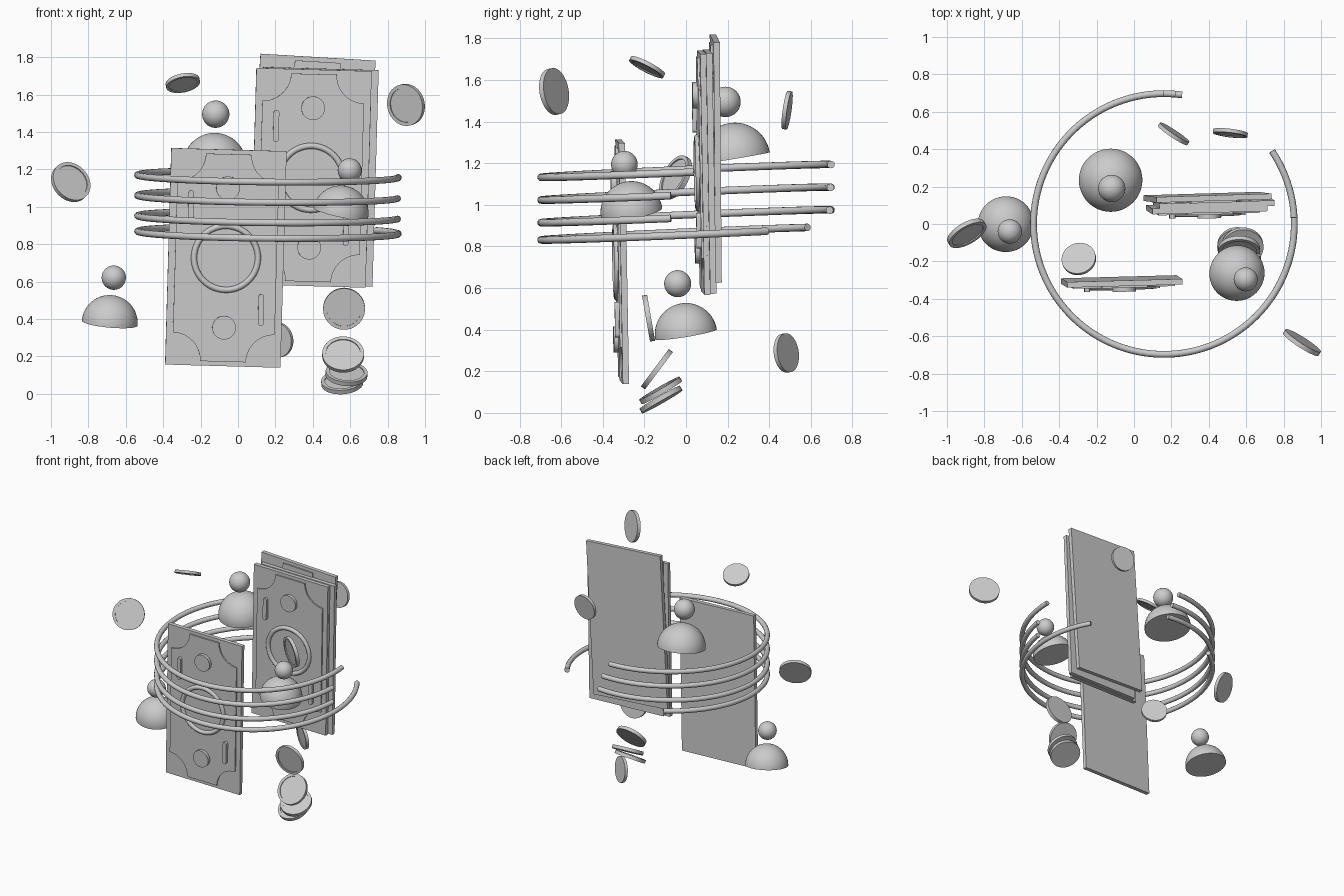
import bpy, bmesh, math
from mathutils import Matrix, Vector, Euler

if "Cube" in bpy.data.objects:
    bpy.data.objects.remove(bpy.data.objects["Cube"])

grey = bpy.data.materials.new("light grey")
grey.diffuse_color = (0.6, 0.6, 0.6, 1)
grey.use_nodes = True
grey.node_tree.nodes["Principled BSDF"].inputs["Base Color"].default_value = grey.diffuse_color


def finish(name, bm, matrix):
    """Turn a bmesh into a named object placed by a matrix."""
    bmesh.ops.remove_doubles(bm, verts=bm.verts, dist=1e-5)
    bmesh.ops.recalc_face_normals(bm, faces=bm.faces)
    me = bpy.data.meshes.new(name)
    bm.to_mesh(me)
    bm.free()
    me.materials.append(grey)
    ob = bpy.data.objects.new(name, me)
    bpy.context.collection.objects.link(ob)
    ob.matrix_world = matrix
    return ob


def lathe(name, profile, matrix, steps=48, closed=False):
    """Revolve (radius, height) points around local z."""
    bm = bmesh.new()
    vs = [bm.verts.new((r, 0, z)) for r, z in profile]
    pairs = list(zip(vs, vs[1:])) + ([(vs[-1], vs[0])] if closed else [])
    edges = [bm.edges.new(p) for p in pairs]
    bmesh.ops.spin(bm, geom=vs + edges, cent=(0, 0, 0), axis=(0, 0, 1),
                   angle=2 * math.pi, steps=steps, use_merge=False)
    return finish(name, bm, matrix)


def plate(name, outline, y_back, y_front, matrix):
    """Extrude an x-z outline along y."""
    bm = bmesh.new()
    f = bm.faces.new([bm.verts.new((x, y_back, z)) for x, z in outline])
    ext = bmesh.ops.extrude_face_region(bm, geom=[f])
    for v in ext["geom"]:
        if isinstance(v, bmesh.types.BMVert):
            v.co.y = y_front
    return finish(name, bm, matrix)


def place(loc, axis):
    """Matrix that points local z along an axis."""
    return Matrix.Translation(loc) @ Vector((0, 0, 1)).rotation_difference(
        Vector(axis).normalized()).to_matrix().to_4x4()


def arc(cx, cz, r, a0, a1, n):
    return [(cx + r * math.cos(math.radians(a0 + (a1 - a0) * i / n)),
             cz + r * math.sin(math.radians(a0 + (a1 - a0) * i / n)))
            for i in range(n + 1)]


# Banknotes: slab, notched panel, centre ring, discs and pills
W, H = 0.3085, 0.579
PW, PH, NOTCH = 0.272, 0.555, 0.15
panel = (arc(-PW, -PH, NOTCH, 90, 0, 10) + arc(PW, -PH, NOTCH, 180, 90, 10)
         + arc(PW, PH, NOTCH, 270, 180, 10) + arc(-PW, PH, NOTCH, 360, 270, 10))
pill = arc(0, 0.07, 0.015, 0, 180, 8) + arc(0, -0.07, 0.015, 180, 360, 8)


def banknote(loc, rot):
    m = Matrix.Translation(loc) @ Euler(rot).to_matrix().to_4x4()
    plate("banknote_slab", [(-W, -H), (W, -H), (W, H), (-W, H)], 0.015, -0.015, m)
    plate("banknote_panel", panel, -0.014, -0.025, m)
    lathe("banknote_ring", arc(0.171, 0, 0.016, 0, 330, 11),
          m @ Matrix.Translation((0, -0.027, 0)) @ Matrix.Rotation(math.pi / 2, 4, 'X'),
          closed=True)
    for s in (1, -1):
        plate("banknote_disc", [(x, z + s * 0.373) for x, z in arc(0, 0, 0.063, 0, 350, 35)],
              -0.02, -0.048, m)
        plate("banknote_pill", [(x - s * 0.195, z + s * 0.273) for x, z in pill],
              -0.02, -0.045, m)


banknote((-0.065, -0.307, 0.727), (0.018, 0.028, 0.027))
banknote((0.390, 0.085, 1.155), (0.018, 0.028, 0.027))
banknote((0.427, 0.113, 1.160), (0.018, 0.028, 0.027))
banknote((0.393, 0.143, 1.222), (0.010, 0.060, 0.030))

# Open tube rings, each tilted slightly
for z, a0, a1 in ((1.163, 90, 363), (1.054, 85, 354), (0.945, 82, 354), (0.862, 123, 394)):
    cu = bpy.data.curves.new("open_ring", 'CURVE')
    cu.dimensions = '3D'
    cu.bevel_depth = 0.018
    cu.bevel_resolution = 4
    cu.use_fill_caps = True
    sp = cu.splines.new('POLY')
    pts = arc(0, 0, 0.697, a0, a1, 90)
    sp.points.add(len(pts) - 1)
    for p, (x, y) in zip(sp.points, pts):
        p.co = (x + 0.16, y, z + 0.044 * y - 0.01 * x, 1)
    cu.materials.append(grey)
    ob = bpy.data.objects.new("open_ring", cu)
    bpy.context.collection.objects.link(ob)
    bpy.ops.object.select_all(action='DESELECT')
    ob.select_set(True)
    bpy.context.view_layer.objects.active = ob
    bpy.ops.object.convert(target='MESH')

# Pawn figures: half-dome body, ball head (base centre, axis to head, body and head radius)
for base, axis, rb, rh in (
        ((-0.125, 0.235, 1.225), (0.006, -0.045, 0.27), 0.170, 0.073),
        ((-0.686, 0.000, 0.378), (0.022, -0.040, 0.243), 0.150, 0.065),
        ((0.549, -0.262, 0.965), (0.048, -0.034, 0.230), 0.149, 0.064)):
    dome = [(0, 0)] + arc(0, 0, rb, 0, 90, 16)
    lathe("figure_body", dome, place(base, axis))
    lathe("figure_head", arc(0, 0, rh, -90, 90, 20),
          place(Vector(base) + Vector(axis), axis), 32)

# Coins: rimmed on the face side (centre, face direction, radius)
coins = (
    ((-0.295, -0.187, 1.662), (0.20, -0.52, -1.0), 0.092),
    ((-0.894, -0.050, 1.132), (0.45, -0.78, 0.42), 0.112),
    ((0.898, -0.634, 1.545), (-0.53, -0.83, -0.15), 0.112),
    ((0.212, 0.482, 0.288), (-0.55, -0.83, -0.12), 0.094),
    ((0.515, 0.486, 1.455), (-0.12, -0.98, 0.14), 0.093),
    ((0.567, -0.180, 0.455), (0.0, -0.98, -0.17), 0.112),
    ((0.562, -0.140, 0.210), (0.0, -0.80, 0.60), 0.112),
    ((0.580, -0.122, 0.108), (0.06, -0.50, 0.87), 0.112),
    ((0.557, -0.120, 0.064), (-0.06, -0.50, 0.87), 0.112),
)
for loc, face, r in coins:
    t = r * 0.11
    lathe("coin", [(0, -t), (r, -t), (r, t), (0.83 * r, t),
                   (0.83 * r, 0.5 * t), (0, 0.5 * t)], place(loc, face), 40)

# Smooth round surfaces, keep edges sharp
bpy.ops.object.select_all(action='SELECT')
bpy.context.view_layer.objects.active = bpy.context.selected_objects[0]
bpy.ops.object.shade_smooth_by_angle(angle=math.radians(35))
